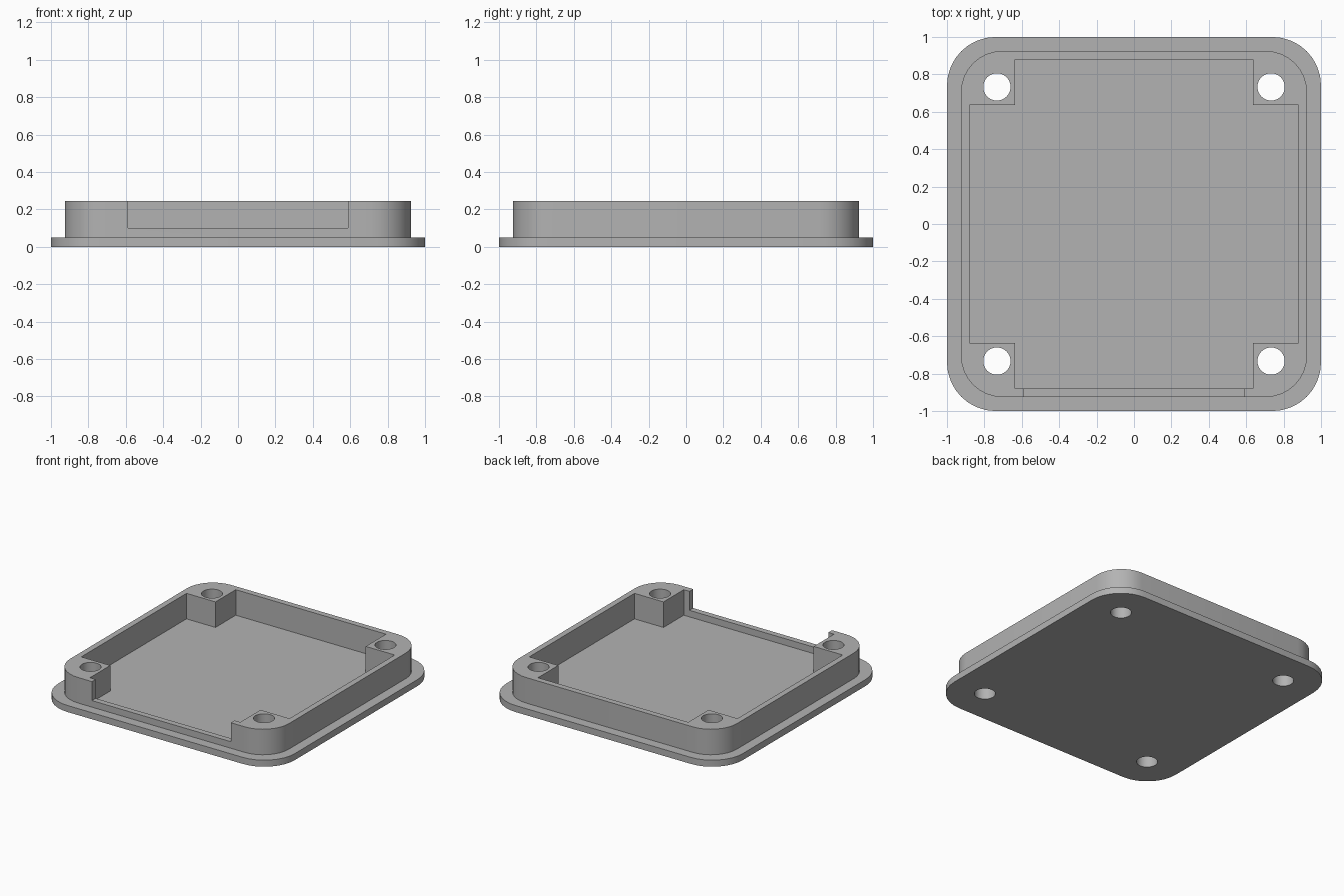
import bpy
import bmesh
from math import sin, cos, pi, radians

cube = bpy.data.objects.get("Cube")
if cube:
    bpy.data.objects.remove(cube, do_unlink=True)

grey = bpy.data.materials.new("plain_grey")
grey.use_nodes = True
colour = (0.45, 0.45, 0.45, 1)
grey.diffuse_color = colour
grey.node_tree.nodes["Principled BSDF"].inputs["Base Color"].default_value = colour


def prism(name, outline, z0, z1):
    """Extrude a closed xy outline from z0 to z1."""
    bm = bmesh.new()
    face = bm.faces.new([bm.verts.new((x, y, z0)) for x, y in outline])
    top = bmesh.ops.extrude_face_region(bm, geom=[face])["geom"]
    bmesh.ops.translate(bm, vec=(0, 0, z1 - z0),
                        verts=[v for v in top if isinstance(v, bmesh.types.BMVert)])
    bmesh.ops.recalc_face_normals(bm, faces=bm.faces)
    mesh = bpy.data.meshes.new(name)
    bm.to_mesh(mesh)
    bm.free()
    mesh.materials.append(grey)
    obj = bpy.data.objects.new(name, mesh)
    bpy.context.collection.objects.link(obj)
    return obj


def arc(cx, cy, r, start, sweep, steps):
    angles = [start + sweep * i / steps for i in range(steps + 1)]
    return [(cx + r * cos(a), cy + r * sin(a)) for a in angles]


def rounded_square(half, r, steps=8):
    c = half - r
    points = []
    for i, (sx, sy) in enumerate([(1, 1), (-1, 1), (-1, -1), (1, -1)]):
        points += arc(sx * c, sy * c, r, i * pi / 2, pi / 2, steps)
    return points


def combine(target, tool, operation):
    mod = target.modifiers.new(tool.name, "BOOLEAN")
    mod.operation = operation
    mod.solver = "EXACT"
    mod.object = tool
    bpy.context.view_layer.objects.active = target
    bpy.ops.object.modifier_apply(modifier=mod.name)
    bpy.data.objects.remove(tool, do_unlink=True)


FLOOR, TOP = 0.05, 0.245

# Flanged base plate with the raised wall block
lid = prism("enclosure_lid", rounded_square(1, 0.26), 0, FLOOR)
combine(lid, prism("wall_block", rounded_square(0.925, 0.22), 0.02, TOP), "UNION")

# Cross-shaped cavity that leaves a square post in each corner
a, b = 0.88, 0.635
cross = []
for sx, sy in [(1, 1), (-1, 1), (-1, -1), (1, -1)]:
    corner = [(sx * a, sy * b), (sx * b, sy * b), (sx * b, sy * a)]
    cross += corner if sx == sy else corner[::-1]
combine(lid, prism("cavity_cutter", cross, FLOOR, TOP + 0.1), "DIFFERENCE")

# Opening in the front wall above a low sill
w = 0.587
opening = [(-w, -0.97), (w, -0.97), (w, -0.8), (-w, -0.8)]
combine(lid, prism("opening_cutter", opening, 0.1, TOP + 0.1), "DIFFERENCE")

# Screw holes through the corner posts
for sx in (-1, 1):
    for sy in (-1, 1):
        hole = arc(sx * 0.733, sy * 0.733, 0.073, 0, 2 * pi, 32)[:-1]
        combine(lid, prism("hole_cutter", hole, -0.1, TOP + 0.1), "DIFFERENCE")

# Smooth the rounded corners and keep the hard edges
bpy.ops.object.select_all(action="DESELECT")
lid.select_set(True)
bpy.context.view_layer.objects.active = lid
bpy.ops.object.shade_smooth_by_angle(angle=radians(30))
